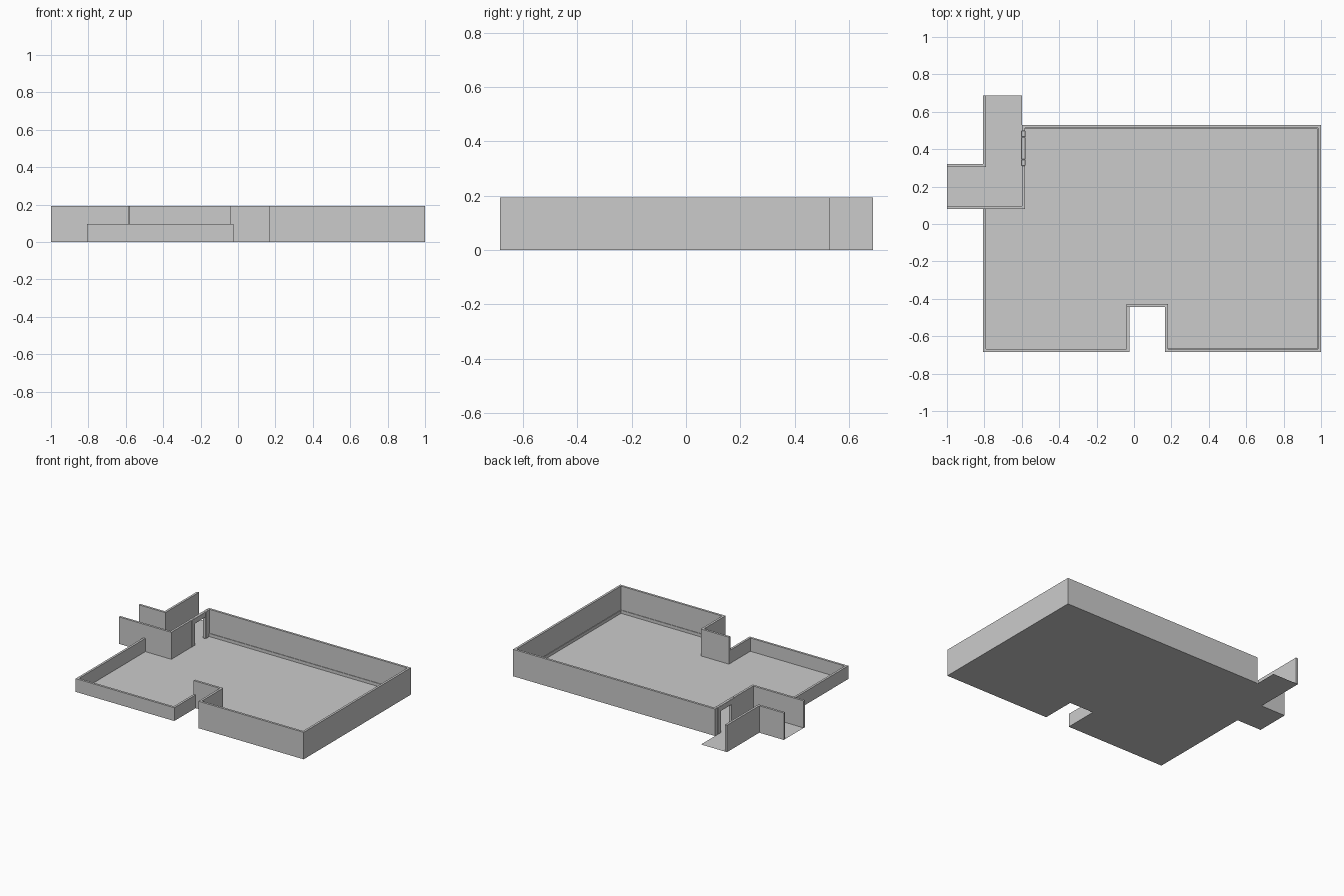
import bpy, bmesh

if "Cube" in bpy.data.objects:
    bpy.data.objects.remove(bpy.data.objects["Cube"])

H, LOW = 0.193, 0.095   # full and low wall heights
T = 0.016               # wall thickness


def mesh_object(name, bm):
    bmesh.ops.recalc_face_normals(bm, faces=bm.faces[:])
    me = bpy.data.meshes.new(name)
    bm.to_mesh(me)
    bm.free()
    ob = bpy.data.objects.new(name, me)
    bpy.context.collection.objects.link(ob)
    return ob


def prism(name, outline, height):
    """Extrude a plan outline upward from the ground (0 = flat sheet)."""
    bm = bmesh.new()
    face = bm.faces.new([bm.verts.new((x, y, 0)) for x, y in outline])
    if height:
        res = bmesh.ops.extrude_face_region(bm, geom=[face], use_keep_orig=True)
        for v in res["geom"]:
            if isinstance(v, bmesh.types.BMVert):
                v.co.z = height
    return mesh_object(name, bm)


def box(name, x0, x1, y0, y1, z0, z1):
    ob = prism(name, [(x0, y0), (x1, y0), (x1, y1), (x0, y1)], z1 - z0)
    ob.location.z = z0
    return ob


def wall_run(name, path, thick, height):
    """Mitred wall along an axis-aligned path; thickness grows to the left."""
    inner = []
    for i, (x, y) in enumerate(path):
        segs = set()
        for a, b in zip(path[max(i - 1, 0):i + 1], path[max(i - 1, 0) + 1:i + 2]):
            dx, dy = b[0] - a[0], b[1] - a[1]
            n = max(abs(dx), abs(dy))
            segs.add((-dy / n, dx / n))
        inner.append((x + thick * sum(s[0] for s in segs),
                      y + thick * sum(s[1] for s in segs)))
    return prism(name, path + inner[::-1], height)


# Floor of the room and the bent corridor
prism("floor", [(-0.806, -0.685), (-0.025, -0.685), (-0.025, -0.443), (0.166, -0.443),
                (0.166, -0.685), (1, -0.685), (1, 0.528), (-0.6, 0.528), (-0.6, 0.687),
                (-0.806, 0.687), (-0.806, 0.322), (-1, 0.322), (-1, 0.08),
                (-0.806, 0.08)], 0)

# Low walls: left side, front left and left cheek of the recess
wall_run("low_wall", [(-0.806, 0.08), (-0.806, -0.685), (-0.025, -0.685),
                      (-0.025, -0.443)], T, LOW)

# Tall walls: recess, front right, right side, back
wall_run("tall_wall", [(-0.041, -0.443), (0.166, -0.443), (0.166, -0.685), (1, -0.685),
                       (1, 0.528), (-0.6, 0.528)], T, H)

# Corridor walls
wall_run("corridor_inner_wall", [(-1, 0.08), (-0.584, 0.08), (-0.584, 0.31)], T, H)
wall_run("corridor_outer_wall", [(-0.79, 0.687), (-0.79, 0.306), (-1, 0.306)], -T, H)
box("wall_beside_door", -0.6, -0.584, 0.5, 0.512, 0, H)

# Skirting along the tall room walls
wall_run("skirting", [(0.182, -0.669), (0.984, -0.669), (0.984, 0.512),
                      (-0.584, 0.512)], 0.004, 0.022)

# Door frame: two jambs and a lintel with moulded edges
frame = [box("door_jamb_front", -0.603, -0.581, 0.31, 0.345, 0, H),
         box("door_jamb_back", -0.603, -0.581, 0.465, 0.5, 0, H),
         box("door_lintel", -0.603, -0.581, 0.345, 0.465, 0.155, H)]
for part in frame:
    bev = part.modifiers.new("moulding", "BEVEL")
    bev.width, bev.segments = 0.003, 3
